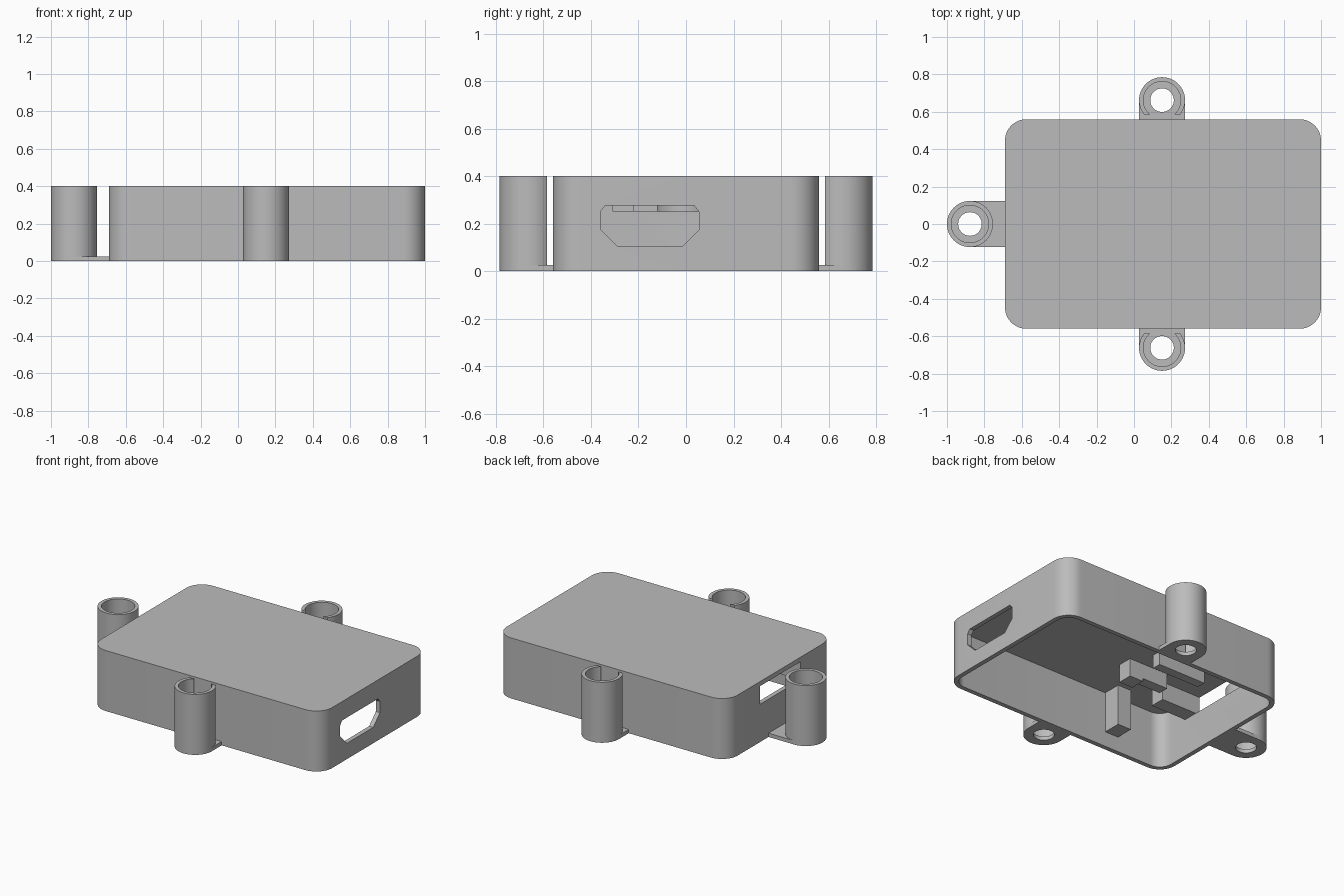
import bpy, bmesh, math
from mathutils import Vector

cube = bpy.data.objects.get("Cube")
if cube:
    bpy.data.objects.remove(cube)

grey = bpy.data.materials.new("light grey plastic")
grey.use_nodes = True
colour = (0.5, 0.5, 0.5, 1)
grey.diffuse_color = colour
grey.node_tree.nodes["Principled BSDF"].inputs["Base Color"].default_value = colour


def prism(name, outline, z0, z1):
    """Extrude a flat outline from z0 to z1."""
    bm = bmesh.new()
    face = bm.faces.new([bm.verts.new((x, y, z0)) for x, y in outline])
    top = bmesh.ops.extrude_face_region(bm, geom=[face])["geom"]
    verts = [v for v in top if isinstance(v, bmesh.types.BMVert)]
    bmesh.ops.translate(bm, vec=(0, 0, z1 - z0), verts=verts)
    bmesh.ops.recalc_face_normals(bm, faces=bm.faces)
    mesh = bpy.data.meshes.new(name)
    bm.to_mesh(mesh)
    bm.free()
    ob = bpy.data.objects.new(name, mesh)
    bpy.context.collection.objects.link(ob)
    mesh.materials.append(grey)
    return ob


def rect(x0, x1, y0, y1):
    return [(x0, y0), (x1, y0), (x1, y1), (x0, y1)]


def rounded(x0, x1, y0, y1, r, steps=12):
    pts = []
    corners = [(x1 - r, y1 - r), (x0 + r, y1 - r), (x0 + r, y0 + r), (x1 - r, y0 + r)]
    for i, (cx, cy) in enumerate(corners):
        for k in range(steps + 1):
            a = (i + k / steps) * math.pi / 2
            pts.append((cx + r * math.cos(a), cy + r * math.sin(a)))
    return pts


def circle(r, n=48):
    return [(r * math.cos(2 * math.pi * k / n), r * math.sin(2 * math.pi * k / n)) for k in range(n)]


def cut(ob, *cutters):
    for c in cutters:
        c.hide_render = True
        mod = ob.modifiers.new("cut", "BOOLEAN")
        mod.operation = "DIFFERENCE"
        mod.solver = "EXACT"
        mod.object = c
    bpy.context.view_layer.update()
    evaluated = ob.evaluated_get(bpy.context.evaluated_depsgraph_get())
    mesh = bpy.data.meshes.new_from_object(evaluated)
    ob.modifiers.clear()
    ob.data = mesh
    for c in cutters:
        bpy.data.objects.remove(c)


def smooth(ob):
    bpy.ops.object.select_all(action="DESELECT")
    ob.select_set(True)
    bpy.context.view_layer.objects.active = ob
    bpy.ops.object.shade_smooth_by_angle(angle=math.radians(30))


# Case: rounded shell, open underneath
HEIGHT, CEILING, WALL = 0.4, 0.37, 0.03
X0, X1, Y = -0.69, 1.0, 0.56
case = prism("case", rounded(X0, X1, -Y, Y, 0.115), 0, HEIGHT)
cavity = prism("cavity_cutter",
               rounded(X0 + WALL, X1 - WALL, -Y + WALL, Y - WALL, 0.085), -0.1, CEILING)

# Port opening in one end, with chamfered lower corners
port = prism("port_cutter", [(-0.29, 0.105), (-0.015, 0.105), (0.055, 0.175), (0.055, 0.25),
                             (0.035, 0.275), (-0.34, 0.275), (-0.36, 0.25), (-0.36, 0.175)], 0.9, 1.1)
for v in port.data.vertices:
    v.co = Vector((v.co.z, v.co.x, v.co.y))

# Wide slot in the other end
slot = prism("slot_cutter", rect(-0.8, -0.6, -0.21, 0.21), 0.25, CEILING)
cut(case, cavity, port, slot)
smooth(case)

# Inner supports hanging from the ceiling
supports = {
    "side_support": (-0.32, -0.22, -0.54, -0.41, 0.1),
    "middle_support": (-0.17, -0.07, -0.22, -0.12, 0.25),
    "middle_support_foot": (-0.36, -0.17, -0.19, -0.12, 0.27),
    "slot_rail_front": (-0.67, -0.4, -0.31, -0.21, 0.25),
    "slot_rail_back": (-0.5, -0.15, 0.0, 0.06, 0.28),
}
for name, (a, b, c, d, z) in supports.items():
    prism(name, rect(a, b, c, d), z, CEILING + 0.01)

# Screw posts: cup with a stepped hole, on a thin tab towards the case
R, BORE, HOLE, TAB = 0.123, 0.1, 0.063, 0.025


def screw_post(name, x, y, angle, reach, flat):
    tab = prism(name + "_tab", circle(R), 0, TAB)
    bridge = prism(name + "_bridge", rect(0, reach, -R, R), 0, TAB)
    mod = tab.modifiers.new("join", "BOOLEAN")
    mod.operation = "UNION"
    mod.object = bridge
    cut(tab, prism("hole_cutter", circle(HOLE), -0.1, 0.1))
    bpy.data.objects.remove(bridge)
    post = prism(name, circle(R), TAB, HEIGHT)
    cutters = [prism("bore_cutter", circle(BORE), -0.1, 0.6)]
    if flat:
        cutters.append(prism("flat_cutter", rect(0.077, 0.3, -0.3, 0.3), -0.1, 0.6))
    cut(post, *cutters)
    for ob in (tab, post):
        ob.location = (x, y, 0)
        ob.rotation_euler.z = angle
        smooth(ob)


screw_post("front_post", 0.15, -0.662, math.pi / 2, 0.11, True)
screw_post("back_post", 0.15, 0.662, -math.pi / 2, 0.11, True)
screw_post("end_post", -0.877, 0, 0, 0.195, False)
